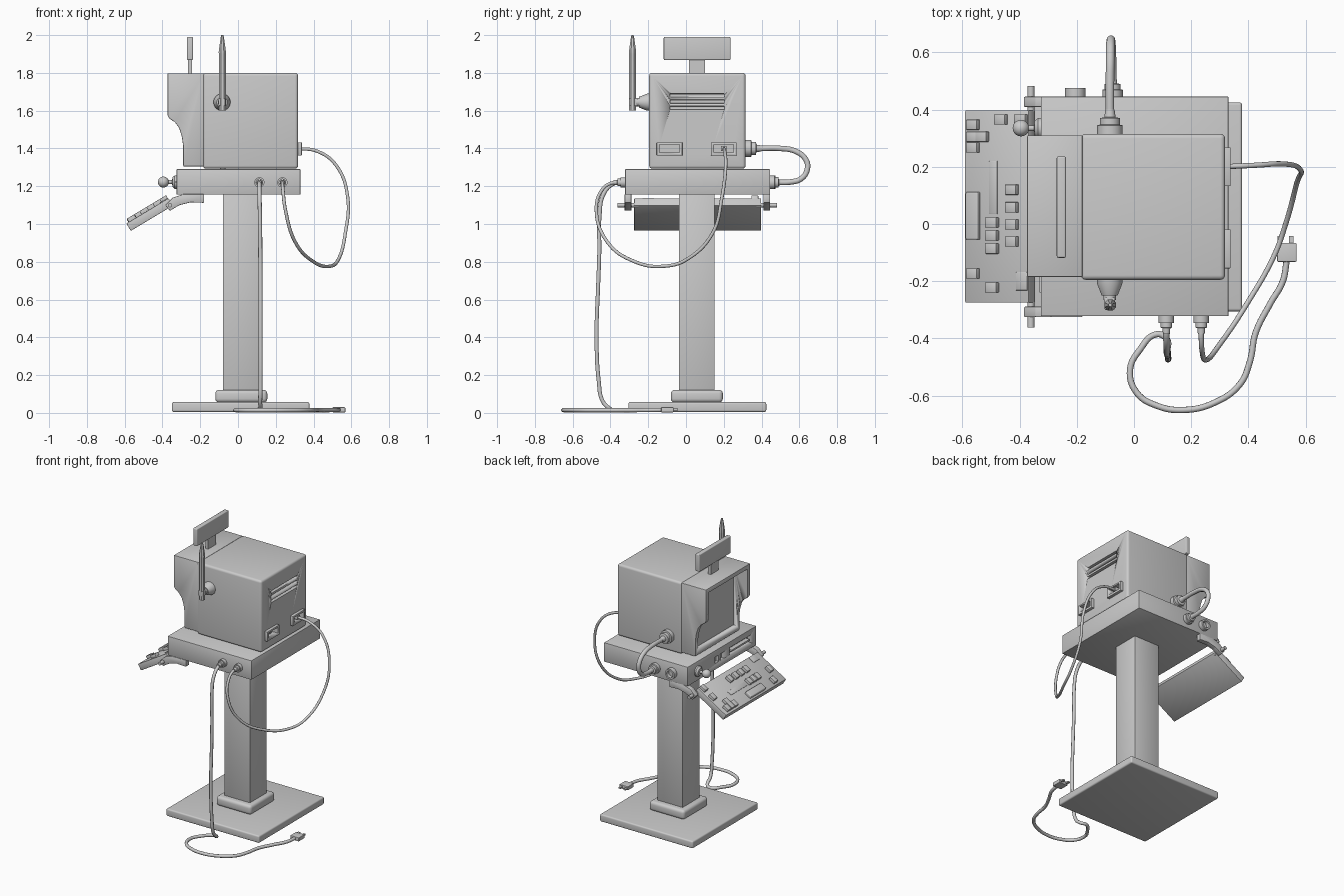
import bpy, bmesh, math
from mathutils import Vector, Matrix


def finish(name, bm, matrix=None):
    bmesh.ops.recalc_face_normals(bm, faces=bm.faces)
    me = bpy.data.meshes.new(name)
    bm.to_mesh(me)
    bm.free()
    ob = bpy.data.objects.new(name, me)
    bpy.context.collection.objects.link(ob)
    if matrix:
        ob.matrix_world = matrix
    bpy.ops.object.select_all(action='DESELECT')
    ob.select_set(True)
    bpy.context.view_layer.objects.active = ob
    bpy.ops.object.shade_smooth_by_angle(angle=math.radians(35))
    return ob


def box(name, x, y, z, bevel=0.0, matrix=None, seg=4):
    bm = bmesh.new()
    bmesh.ops.create_cube(bm, size=1)
    for v in bm.verts:
        v.co = [(a + b) / 2 + c * (b - a) for (a, b), c in zip((x, y, z), v.co)]
    if bevel:
        bmesh.ops.bevel(bm, geom=bm.edges[:], offset=bevel, segments=seg, profile=0.5, affect='EDGES')
    return finish(name, bm, matrix)


def prism(name, pts, y0, y1, bevel=0.0):
    """Extrude an x-z outline along y."""
    bm = bmesh.new()
    f = bm.faces.new([bm.verts.new((px, y0, pz)) for px, pz in pts])
    r = bmesh.ops.extrude_face_region(bm, geom=[f])
    bmesh.ops.translate(bm, vec=(0, y1 - y0, 0), verts=[g for g in r['geom'] if isinstance(g, bmesh.types.BMVert)])
    if bevel:
        bmesh.ops.bevel(bm, geom=bm.edges[:], offset=bevel, segments=2, profile=0.5, affect='EDGES')
    return finish(name, bm)


def lathe(name, profile, loc, axis=(0, 0, 1), n=24):
    """Revolve (radius, height) pairs round an axis, with flat ends."""
    bm = bmesh.new()
    rings = [[bm.verts.new((r * math.cos(2 * math.pi * (i + .5) / n), r * math.sin(2 * math.pi * (i + .5) / n), h))
              for i in range(n)] for r, h in profile]
    for a, b in zip(rings, rings[1:]):
        for i in range(n):
            bm.faces.new((a[i], a[(i + 1) % n], b[(i + 1) % n], b[i]))
    bm.faces.new(rings[0])
    bm.faces.new(rings[-1])
    return finish(name, bm, Matrix.Translation(loc) @ Vector(axis).to_track_quat('Z', 'Y').to_matrix().to_4x4())


def cable(name, pts, radius):
    cu = bpy.data.curves.new(name, 'CURVE')
    cu.dimensions = '3D'
    cu.bevel_depth, cu.bevel_resolution, cu.resolution_u = radius, 3, 8
    cu.use_fill_caps = True
    sp = cu.splines.new('BEZIER')
    sp.bezier_points.add(len(pts) - 1)
    for bp, p in zip(sp.bezier_points, pts):
        bp.co = p
        bp.handle_left_type = bp.handle_right_type = 'AUTO'
    ob = bpy.data.objects.new(name, cu)
    bpy.context.collection.objects.link(ob)


def cut(target, x, y, z, bevel=0.0):
    c = box(target.name + "_cutter", x, y, z, bevel)
    c.hide_render = True
    c.display_type = 'WIRE'
    m = target.modifiers.new("cut", 'BOOLEAN')
    m.operation, m.object, m.solver = 'DIFFERENCE', c, 'EXACT'


# Stand
box("base_plate", (-.35, .378), (-.305, .425), (.005, .057), .01)
box("pillar_collar", (-.12, .155), (-.08, .195), (.055, .122), .02)
box("pillar", (-.08, .12), (-.038, .152), (.1, 1.17), .004, seg=2)

# Slab with card slot and two small sockets on its -x face
slab = box("slab", (-.325, .33), (-.322, .445), (1.155, 1.29), .003, seg=2)
cut(slab, (-.4, -.30), (-.26, -.02), (1.195, 1.25))
for y in (.06, .12):
    cut(slab, (-.4, -.305), (y - .02, y + .02), (1.2, 1.245))
box("card", (-.33, -.295), (-.24, -.04), (1.216, 1.228))

# Monitor body with vents
body = box("monitor_body", (-.185, .318), (-.195, .315), (1.293, 1.8), .016)
for z in (1.615, 1.648, 1.681):
    cut(body, (.295, .4), (-.085, .205), (z - .009, z + .009), .006)

# Socket frames on the +x face
for i, y in enumerate((-.087, .2)):
    cut(body, (.28, .4), (y - .052, y + .052), (1.378, 1.42))
    fr = box(f"socket_frame_{i}", (.29, .338), (y - .068, y + .068), (1.363, 1.432), .003, seg=2)
    cut(fr, (.2, .4), (y - .052, y + .052), (1.378, 1.42))
box("socket_plug", (.28, .335), (.185, .215), (1.386, 1.414), .004)

# Screen hood with recessed screen
hood = prism("screen_hood", [(-.18, 1.797), (-.373, 1.797), (-.373, 1.575), (-.362, 1.557), (-.335, 1.54),
             (-.312, 1.51), (-.298, 1.465), (-.291, 1.42), (-.29, 1.305), (-.18, 1.305)], -.185, .31, .004)
cut(hood, (-.5, -.262), (-.155, .28), (1.345, 1.768))

# Sign on top
box("sign_stem", (-.264, -.244), (.015, .1), (1.79, 1.88))
box("sign_board", (-.27, -.238), (-.118, .236), (1.868, 1.99), .006)

# Antenna
lathe("antenna_mount", [(.045, -.01), (.045, .012), (.028, .055), (.022, .055), (.022, .07)],
      (-.085, -.195, 1.645), (0, -1, 0))
box("antenna_pivot", (-.103, -.067), (-.3, -.255), (1.625, 1.665), .006)
lathe("antenna", [(.02, 1.6), (.02, 1.9), (.021, 1.91), (.01, 1.985), (.006, 2.0)], (-.083, -.283, 0), n=8)

# Cable glands on the slab front, slab back and monitor back
for i, x in enumerate((.113, .235)):
    lathe(f"front_gland_{i}", [(.027, -.005), (.027, .024), (.02, .024), (.02, .04), (.014, .042), (.012, .062)],
          (x, -.322, 1.22), (0, -1, 0))
big = [(.045, -.005), (.045, .03), (.035, .032), (.035, .055), (.02, .058), (.016, .085)]
lathe("monitor_gland", big, (-.084, .315, 1.4), (0, 1, 0))
lathe("back_gland", [(r * .8, h * .8) for r, h in big], (-.075, .445, 1.22), (0, 1, 0))
lathe("open_jack", [(.036, -.005), (.036, .03), (.024, .03), (.024, .005)], (-.205, .445, 1.22), (0, 1, 0))

# Cables
cable("back_cable", [(-.084, .38, 1.4), (-.084, .5, 1.4), (-.083, .58, 1.385), (-.082, .635, 1.34),
      (-.08, .642, 1.29), (-.078, .61, 1.24), (-.076, .55, 1.222), (-.075, .49, 1.22)], .015)
cable("side_cable", [(.31, .2, 1.4), (.42, .205, 1.385), (.52, .21, 1.31), (.581, .19, 1.14), (.568, .14, .95),
      (.53, 0, .81), (.49, -.11, .777), (.4, -.27, .80), (.3, -.42, .91), (.25, -.475, 1.08),
      (.238, -.445, 1.18), (.235, -.4, 1.215), (.235, -.34, 1.22)], .009)
cable("power_cable", [(.113, -.34, 1.22), (.113, -.39, 1.21), (.114, -.44, 1.15), (.116, -.457, 1.05),
      (.118, -.459, .85), (.119, -.466, .65), (.119, -.473, .45), (.119, -.462, .17), (.117, -.44, .06),
      (.113, -.4, .02), (.08, -.385, .014), (.02, -.44, .014), (-.014, -.51, .014), (.01, -.59, .014),
      (.08, -.635, .014), (.17, -.65, .014), (.28, -.625, .014), (.37, -.56, .014), (.405, -.48, .014),
      (.425, -.38, .014), (.475, -.28, .014), (.52, -.2, .015), (.534, -.125, .016)], .011)
box("plug_body", (.5, .568), (-.132, -.066), (.003, .03), .004)
for x in (.509, .55):
    box("plug_prong", (x - .008, x + .008), (-.07, -.042), (.012, .022))

# Joystick
lathe("joystick_base", [(.036, -.005), (.036, .01), (.025, .022), (.01, .024), (.01, .07)],
      (-.325, .335, 1.222), (-1, 0, 0))
bm = bmesh.new()
bmesh.ops.create_uvsphere(bm, u_segments=20, v_segments=12, radius=.029)
finish("joystick_ball", bm, Matrix.Translation((-.395, .335, 1.222)))

# Arms carrying the key panel
for i, y in enumerate((-.307, .427)):
    prism(f"panel_arm_{i}", [(-.385, 1.1), (-.345, 1.14), (-.29, 1.158), (-.18, 1.158), (-.18, 1.112), (-.25, 1.115),
          (-.31, 1.1), (-.36, 1.07)], y - .018, y + .018, .003)
    lathe(f"arm_pin_{i}", [(.012, -.055), (.012, .055)], (-.36, y, 1.1), (0, 1, 0), 12)

# Tilted key panel
M = Matrix.Translation((-.468, .06, 1.05)) @ Matrix.Rotation(math.radians(-31), 4, 'Y')
box("key_panel", (-.13, .13), (-.335, .337), (-.023, .023), .004, M, 2)
keys = [(-.092, .287), (-.092, .245), (-.055, .245), (-.092, .207), (.022, .305), (.104, .305), (.067, .06),
        (.067, -.002), (.067, -.062), (.067, -.121), (-.014, -.055), (-.014, -.1), (-.014, -.146),
        (-.092, -.233), (-.014, -.282)]
for i, (u, v) in enumerate(keys):
    box(f"key_{i}", (u - .023, u + .023), (v - .018, v + .018), (.015, .043), .003, M, 2)
box("flat_key", (.08, .126), (-.292, -.228), (.015, .027), .002, M, 2)
box("long_key", (-.117, -.067), (-.115, .052), (.015, .043), .006, M)
box("slider_strip", (-.03, .003), (-.025, .16), (.015, .026), .002, M, 2)
